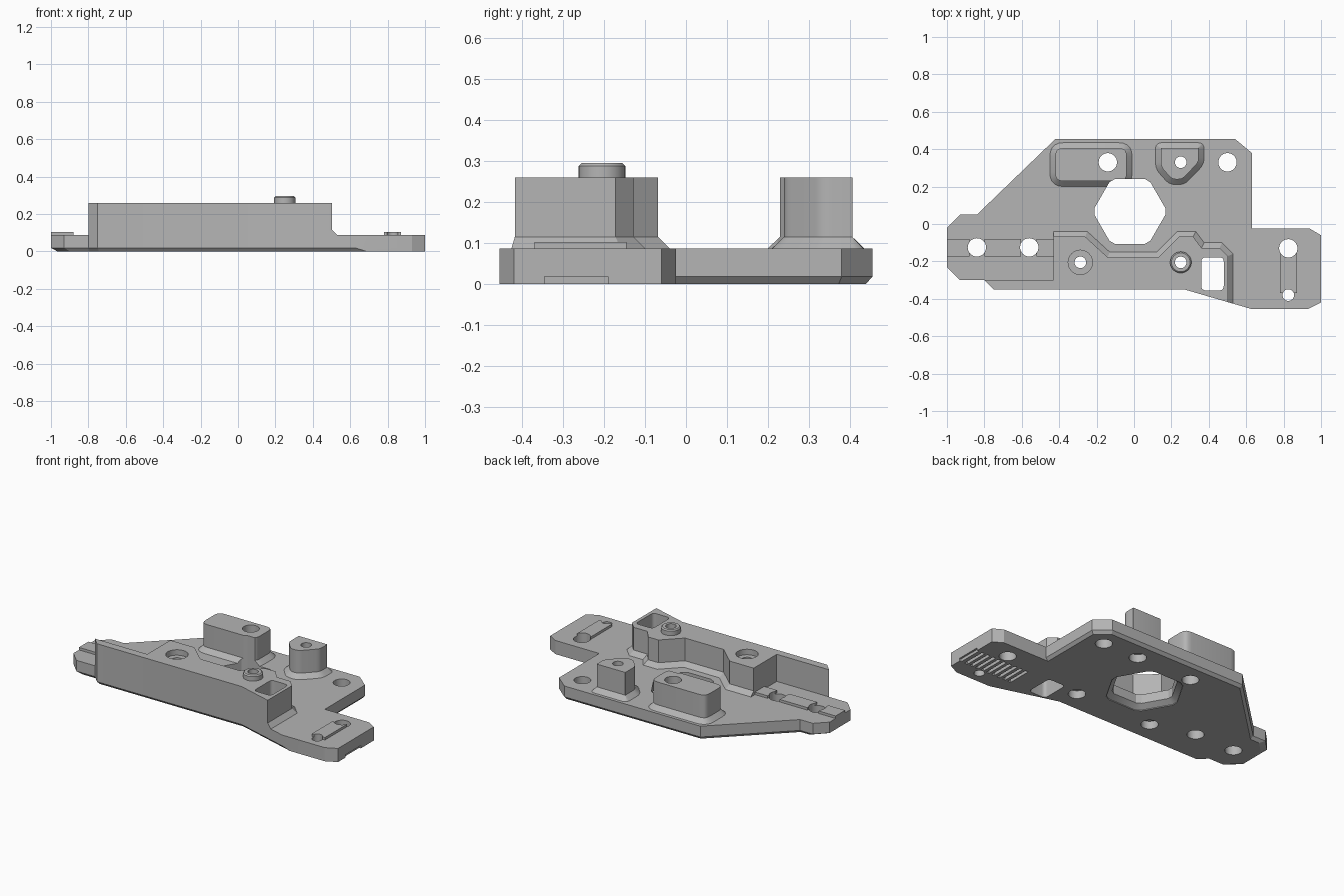
import bpy, bmesh, math
from mathutils import Vector

if "Cube" in bpy.data.objects:
    bpy.data.objects.remove(bpy.data.objects["Cube"])

grey = bpy.data.materials.new("plain grey")
grey.use_nodes = True
grey.diffuse_color = (0.46, 0.46, 0.46, 1)
grey.node_tree.nodes["Principled BSDF"].inputs["Base Color"].default_value = grey.diffuse_color

PLATE_TOP, SKIRT_TOP, TALL, BAR_TOP = 0.087, 0.115, 0.26, 0.103


def inset(points, dists):
    """Move each edge of a counter-clockwise outline inward by its distance."""
    pts = [Vector(p) for p in points]
    n = len(pts)
    result = []
    for i in range(n):
        a = (pts[i] - pts[i - 1]).normalized()
        b = (pts[(i + 1) % n] - pts[i]).normalized()
        na, nb = Vector((-a.y, a.x)), Vector((-b.y, b.x))
        det = na.x * nb.y - na.y * nb.x
        da, db = dists[i - 1], dists[i]
        if abs(det) < 0.001:
            result.append(pts[i] + na * da)
        else:
            move = Vector((da * nb.y - db * na.y, db * na.x - da * nb.x)) / det
            result.append(pts[i] + move)
    return result


def rounded(points, radius, steps=5):
    """Replace every corner of an outline with a small arc."""
    pts = [Vector(p) for p in points]
    result = []
    for i, p in enumerate(pts):
        a = p + (pts[i - 1] - p).normalized() * radius
        b = p + (pts[(i + 1) % len(pts)] - p).normalized() * radius
        for s in range(steps + 1):
            t = s / steps
            result.append(a * (1 - t) ** 2 + p * 2 * t * (1 - t) + b * t * t)
    return result


def box(x0, x1, y0, y1):
    return [(x0, y0), (x1, y0), (x1, y1), (x0, y1)]


def circle(x, y, r, n=32):
    return [(x + r * math.cos(k * math.tau / n), y + r * math.sin(k * math.tau / n)) for k in range(n)]


def loft(name, layers):
    """Closed solid through a stack of (outline, height) layers."""
    bm = bmesh.new()
    rings = [[bm.verts.new((p[0], p[1], z)) for p in outline] for outline, z in layers]
    bm.faces.new(list(reversed(rings[0])))
    bm.faces.new(rings[-1])
    n = len(rings[0])
    for low, high in zip(rings, rings[1:]):
        for i in range(n):
            j = (i + 1) % n
            bm.faces.new((low[i], low[j], high[j], high[i]))
    mesh = bpy.data.meshes.new(name)
    bm.to_mesh(mesh)
    bm.free()
    mesh.materials.append(grey)
    obj = bpy.data.objects.new(name, mesh)
    bpy.context.collection.objects.link(obj)
    return obj


def prism(name, outline, z0, z1):
    return loft(name, [(outline, z0), (outline, z1)])


def skirted(name, base, dists):
    """Upright block with a sloping skirt around its foot."""
    top = inset(base, dists)
    return loft(name, [(base, PLATE_TOP), (top, SKIRT_TOP), (top, TALL)])


# Base plate with a chamfered underside; the side wing stays square
outline = [(-1, -0.23), (-0.93, -0.3), (-0.8, -0.3), (-0.75, -0.35), (0.27, -0.35),
           (0.63, -0.455), (0.93, -0.455), (1, -0.42), (1, -0.06), (0.94, -0.025),
           (0.63, -0.025), (0.63, 0.38), (0.54, 0.455), (-0.42, 0.455), (-0.84, 0.05),
           (-0.93, 0.05), (-1, -0.02)]
chamfer = [0 if 5 <= i <= 9 else 0.035 if i in (0, 15, 16) else 0.016 for i in range(len(outline))]
plate = loft("base_plate", [(inset(outline, chamfer), 0), (outline, 0.018), (outline, PLATE_TOP)])

# Front wall: thin lip on one end, stepped block on the other
wall_base = [(-0.8, -0.3), (-0.75, -0.35), (0.27, -0.35), (0.53, -0.426), (0.53, -0.16),
             (0.47, -0.1), (0.375, -0.1), (0.33, -0.04), (0.23, -0.04), (0.12, -0.15),
             (-0.13, -0.15), (-0.25, -0.04), (-0.43, -0.04), (-0.43, -0.3)]
wall = skirted("front_wall", wall_base, [0.028 if 3 <= i <= 11 else 0 for i in range(len(wall_base))])

# Two rear posts
long_base = rounded(box(-0.45, -0.01, 0.2, 0.435), 0.075)
long_post = skirted("long_rear_post", long_base, [0.029] * len(long_base))
small_base = rounded([(0.115, 0.435), (0.115, 0.295), (0.19, 0.21), (0.27, 0.21),
                      (0.375, 0.32), (0.375, 0.435)], 0.035)
small_post = skirted("small_rear_post", small_base, [0.029] * len(small_base))

# Collar on the front wall
boss = loft("wall_collar", [(circle(0.25, -0.205, 0.057), TALL), (circle(0.25, -0.205, 0.057), 0.288),
                            (circle(0.25, -0.205, 0.05), 0.295)])

# Raised guide strips
strips = [prism("guide_strip", box(x0, x1, -0.175, -0.08), PLATE_TOP, BAR_TOP)
          for x0, x1 in ((-1, -0.88), (-0.8, -0.605), (-0.52, -0.43))]
wing_bar = prism("wing_bar", box(0.78, 0.872, -0.37, -0.145), PLATE_TOP, BAR_TOP)

# Cutters: bores, counterbores, slot, six-sided opening and grip grooves
cutters = []


def bore(x, y, r, z0=-0.1, z1=0.5):
    cutters.append(prism("bore_cutter", circle(x, y, r), z0, z1))


for x, y in ((-0.14, 0.33), (0.5, 0.33), (-0.84, -0.125), (-0.56, -0.125), (0.825, -0.13)):
    bore(x, y, 0.049)
for x, y in ((0.25, 0.33), (0.25, -0.205), (-0.287, -0.205), (0.825, -0.38)):
    bore(x, y, 0.031)
for x, y in ((0.25, 0.33), (0.25, -0.205), (-0.287, -0.205)):
    bore(x, y, 0.05, -0.1, 0.05)
bore(-0.287, -0.205, 0.065, 0.225, 0.5)
cutters.append(prism("slot_cutter", rounded(box(0.36, 0.48, -0.355, -0.178), 0.025), -0.1, 0.5))


def six_sided(r):
    return [(-0.022 + r * math.cos(math.radians(k * 60 + d)), 0.067 + r * math.sin(math.radians(k * 60 + d)))
            for k in range(6) for d in (-5, 5)]


cutters.append(loft("opening_cutter", [(six_sided(0.225), -0.01), (six_sided(0.225), 0.005),
                                       (six_sided(0.191), 0.03), (six_sided(0.191), 0.5)]))
grooves = [prism("groove_cutter", box(x, x + 0.02, -0.345, -0.19), -0.1, 0.018)
           for x in [0.623 + 0.04 * k for k in range(9)] + [0.983]]
grooves[-1].location.x = 0.005


def overlaps(a, b):
    """Compare plan and height extents of two objects."""
    def span(o, k):
        values = [v.co[k] + o.location[k] for v in o.data.vertices]
        return min(values), max(values)
    return all(span(a, k)[0] < span(b, k)[1] and span(b, k)[0] < span(a, k)[1] for k in range(3))


parts = [plate, wall, long_post, small_post, boss, wing_bar] + strips
for part in parts:
    bpy.context.view_layer.objects.active = part
    for cutter in cutters + grooves:
        if overlaps(part, cutter):
            mod = part.modifiers.new("cut", 'BOOLEAN')
            mod.operation = 'DIFFERENCE'
            mod.solver = 'EXACT'
            mod.object = cutter
            bpy.ops.object.modifier_apply(modifier=mod.name)
for cutter in cutters + grooves:
    bpy.data.objects.remove(cutter)

# Smooth the round walls, keep hard edges crisp
bpy.ops.object.select_all(action='DESELECT')
for part in parts:
    part.select_set(True)
bpy.context.view_layer.objects.active = plate
bpy.ops.object.shade_smooth_by_angle(angle=math.radians(25))
